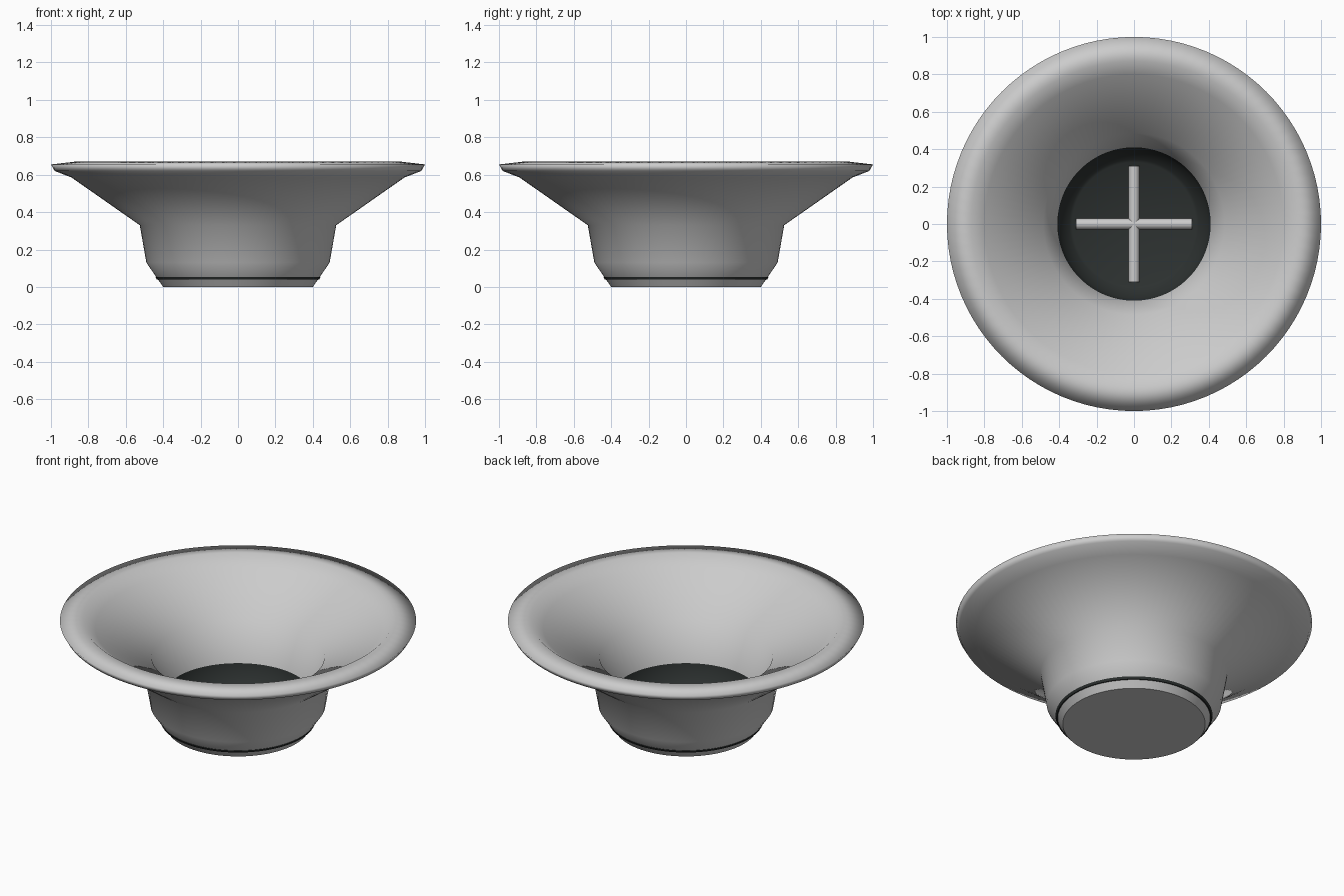
import bpy, bmesh, math
from mathutils import Vector

if "Cube" in bpy.data.objects:
    bpy.data.objects.remove(bpy.data.objects["Cube"])

SIDES = 96

dark = bpy.data.materials.new("dark_rubber")
dark.diffuse_color = (0.025, 0.03, 0.029, 1)
dark.use_nodes = True
dark.node_tree.nodes["Principled BSDF"].inputs["Base Color"].default_value = dark.diffuse_color


def finish(name, bm, angle, mat=None):
    mesh = bpy.data.meshes.new(name)
    bmesh.ops.recalc_face_normals(bm, faces=bm.faces)
    bm.to_mesh(mesh)
    bm.free()
    obj = bpy.data.objects.new(name, mesh)
    bpy.context.collection.objects.link(obj)
    if mat:
        mesh.materials.append(mat)
    bpy.ops.object.select_all(action='DESELECT')
    bpy.context.view_layer.objects.active = obj
    obj.select_set(True)
    bpy.ops.object.shade_smooth_by_angle(angle=math.radians(angle))
    return obj


def lathe(name, profile, angle, mat=None, closed=False, flip=False):
    """Spin an (r, z) profile round the z axis."""
    bm = bmesh.new()
    vs = [bm.verts.new((r, 0, z)) for r, z in profile]
    pairs = list(zip(vs, vs[1:] + vs[:1])) if closed else list(zip(vs, vs[1:]))
    es = [bm.edges.new(p) for p in pairs]
    bmesh.ops.spin(bm, geom=vs + es, cent=(0, 0, 0), axis=(0, 0, 1),
                   angle=math.tau, steps=SIDES, use_duplicate=False)
    bmesh.ops.remove_doubles(bm, verts=bm.verts, dist=1e-5)
    obj = finish(name, bm, angle, mat)
    if flip:
        obj.data.flip_normals()
    return obj


# Flared bowl: outer wall, rolled rim, inner wall and underside shelf
lathe("flared_bowl", [
    (0.435, 0.05), (0.49, 0.13), (0.525, 0.33), (0.89, 0.585), (0.98, 0.62),
    (1.0, 0.655), (0.87, 0.67), (0.80, 0.615), (0.485, 0.43), (0.41, 0.20)], 120)

# Foot below the seam
lathe("foot", [(0, 0), (0.40, 0), (0.43, 0.043)], 40)

# Dark seam ring
lathe("seam_ring", [(0.39, 0.04), (0.434, 0.04), (0.441, 0.054), (0.39, 0.054)],
      40, dark, closed=True)

# Dark insert: sloping wall and flat floor inside the throat
insert = lathe("dark_insert", [(0, 0.06), (0.33, 0.06), (0.345, 0.07),
                               (0.395, 0.12), (0.41, 0.20)], 50, dark)
if insert.data.polygons[0].normal.z < 0 and abs(insert.data.polygons[0].center.z - 0.06) < 0.001:
    insert.data.flip_normals()

# Cross bars on the floor
for name, turn in (("cross_bar_x", 0), ("cross_bar_y", math.pi / 2)):
    bpy.ops.mesh.primitive_cylinder_add(vertices=16, radius=0.029, depth=0.62,
                                        location=(0, 0, 0.065),
                                        rotation=(0, math.pi / 2, turn))
    bar = bpy.context.object
    bar.name = name
    bpy.ops.object.shade_smooth_by_angle(angle=math.radians(40))
